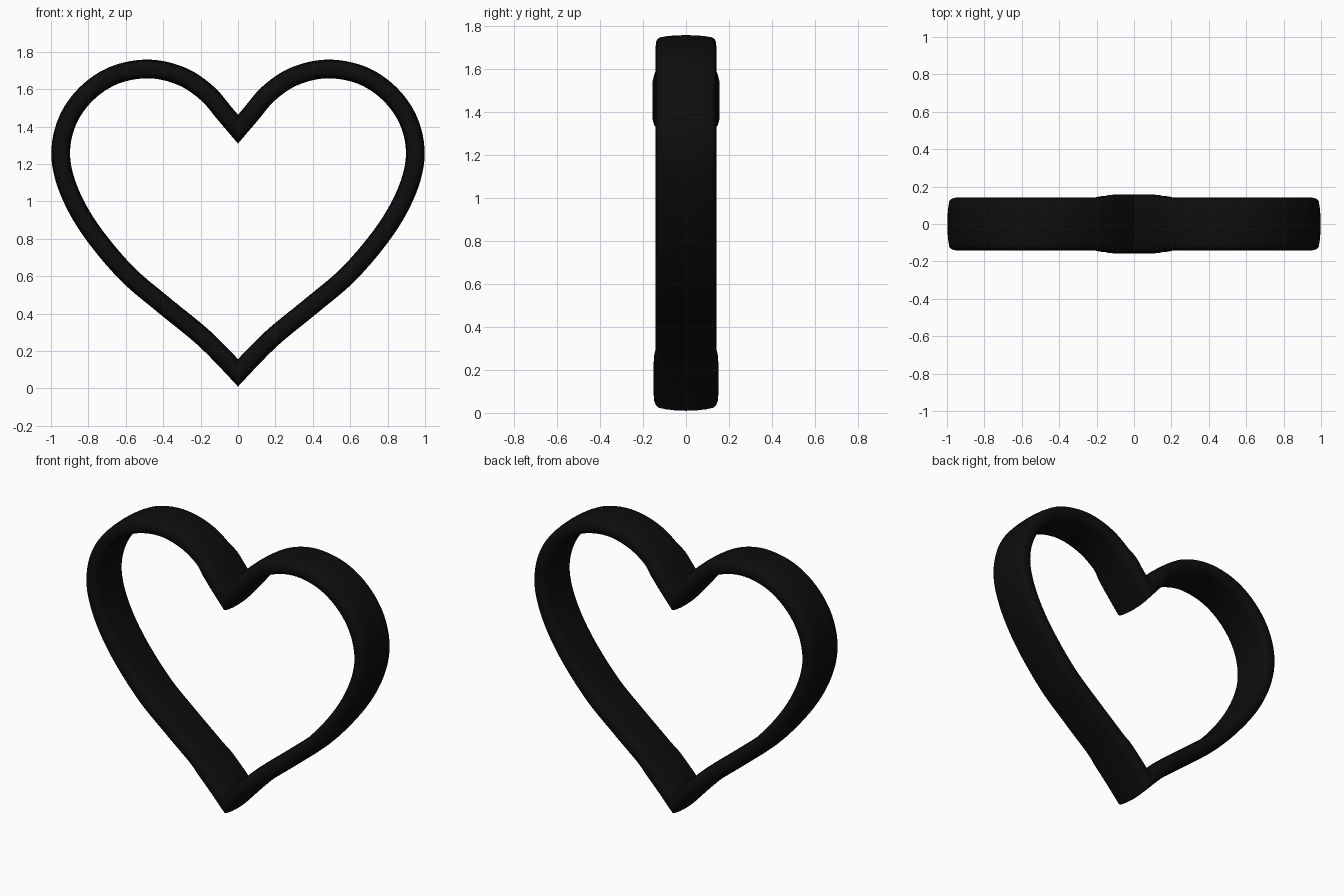
import bpy, bmesh, math
from mathutils import Vector

if "Cube" in bpy.data.objects:
    bpy.data.objects.remove(bpy.data.objects["Cube"])

black = bpy.data.materials.new("soft black")
black.diffuse_color = (0.004, 0.004, 0.004, 1)
black.use_nodes = True
black.node_tree.nodes["Principled BSDF"].inputs["Base Color"].default_value = black.diffuse_color

# Centreline of the right half (x, z), bottom point to top notch
path = [(0, .083), (.07, .158), (.2, .285), (.4, .448), (.6, .62), (.79, .85),
        (.905, 1.06), (.948, 1.25), (.912, 1.43), (.81, 1.576), (.66, 1.675),
        (.475, 1.708), (.3, 1.668), (.165, 1.578), (.07, 1.468), (0, 1.386)]
path = [Vector(p) for p in path]
STEPS = 6


def spline(pts):
    """Smooth curve through the points, as (position, tangent) samples."""
    ext = [2 * pts[0] - pts[1]] + pts + [2 * pts[-1] - pts[-2]]
    out = []
    for i in range(len(pts) - 1):
        a, b, c, d = ext[i:i + 4]
        n = STEPS if 0 < i < len(pts) - 2 else 1   # straight end pieces
        for k in range(n):
            t = k / n
            p = .5 * (2 * b + (c - a) * t + (2 * a - 5 * b + 4 * c - d) * t * t
                      + (3 * b - a - 3 * c + d) * t ** 3)
            v = .5 * ((c - a) + 2 * (2 * a - 5 * b + 4 * c - d) * t
                      + 3 * (3 * b - a - 3 * c + d) * t * t)
            out.append((p, v.normalized()))
    out.append((pts[-1], (pts[-1] - pts[-2]).normalized()))
    return out


# Band section (thickness offset, depth): slightly crowned with rounded rims
quarter = [(.05, 0), (.0485, .05), (.045, .09), (.04, .12), (.032, .132),
           (.018, .139), (0, .141)]
half = quarter + [(-u, y) for u, y in quarter[-2::-1]]
section = half + [(u, -y) for u, y in half[-2:0:-1]]


def smooth(t):
    t = max(0, min(1, t))
    return t * t * (3 - 2 * t)


# Sweep the section, mitring both ends on the centre plane
bm = bmesh.new()
rings = []
samples = spline(path)
for i, (p, t) in enumerate(samples):
    normal = Vector((t.y, -t.x))
    if i in (0, len(samples) - 1):
        normal = Vector((0, 1 / normal.y))
    # The band is a little deeper at the notch and bottom point
    peak, reach = (1.11, .18) if p.y > 1.2 else (1.065, .22)
    deep = 1 + (peak - 1) * smooth((reach - p.x) / .06)
    rings.append([bm.verts.new((p.x + normal.x * u, y * deep, p.y + normal.y * u))
                  for u, y in section])
for a, b in zip(rings, rings[1:]):
    for k in range(len(section)):
        j = (k + 1) % len(section)
        bm.faces.new((a[k], a[j], b[j], b[k]))
bmesh.ops.recalc_face_normals(bm, faces=bm.faces)
# Make sure the surface faces outwards
f = max(bm.faces, key=lambda f: f.calc_center_median().x)
if f.normal.x < 0:
    bmesh.ops.reverse_faces(bm, faces=bm.faces)

mesh = bpy.data.meshes.new("heart_band")
bm.to_mesh(mesh)
bm.free()
mesh.materials.append(black)
band = bpy.data.objects.new("heart_band", mesh)
bpy.context.collection.objects.link(band)

# Left half
mirror = band.modifiers.new("mirror", 'MIRROR')
mirror.use_clip = True
mirror.merge_threshold = .001
bpy.context.view_layer.objects.active = band
band.select_set(True)
bpy.ops.object.modifier_apply(modifier="mirror")
bpy.ops.object.shade_smooth_by_angle(angle=math.radians(40))
